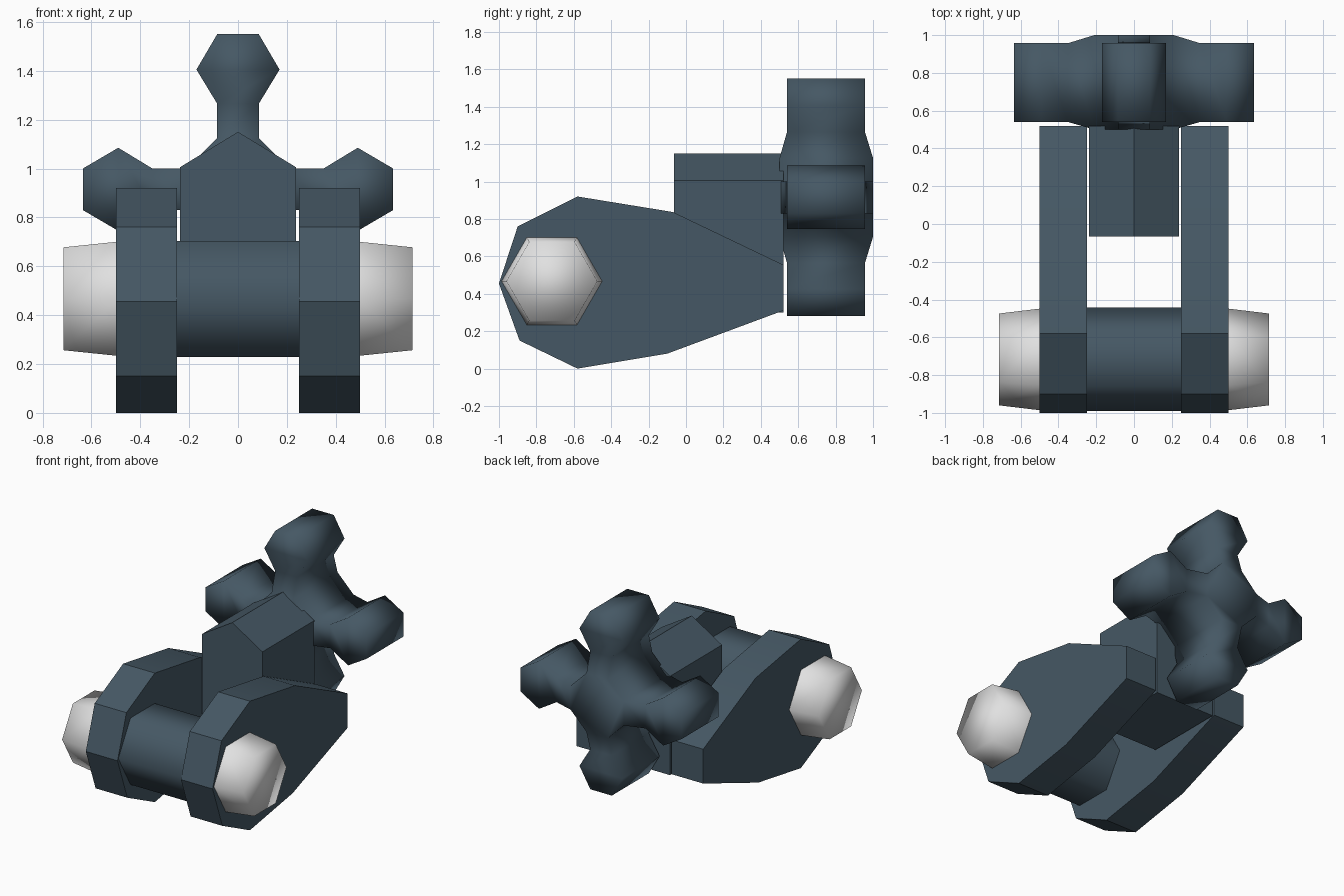
import bpy, bmesh, math

if "Cube" in bpy.data.objects:
    bpy.data.objects.remove(bpy.data.objects["Cube"])


def material(name, rgb):
    m = bpy.data.materials.new(name)
    m.diffuse_color = (*rgb, 1)
    m.use_nodes = True
    m.node_tree.nodes["Principled BSDF"].inputs["Base Color"].default_value = m.diffuse_color
    return m


STEEL = material("blue grey", (0.06, 0.097, 0.128))
WHITE = material("pale grey", (0.75, 0.75, 0.75))


def finish(name, bm, mat, angle):
    bmesh.ops.recalc_face_normals(bm, faces=bm.faces[:])
    me = bpy.data.meshes.new(name)
    bm.to_mesh(me)
    bm.free()
    me.materials.append(mat)
    ob = bpy.data.objects.new(name, me)
    bpy.context.scene.collection.objects.link(ob)
    bpy.ops.object.select_all(action='DESELECT')
    ob.select_set(True)
    bpy.context.view_layer.objects.active = ob
    bpy.ops.object.shade_smooth_by_angle(angle=math.radians(angle))
    return ob


def loft(name, start, end, mat, angle):
    """Solid between two matching rings of points."""
    bm = bmesh.new()
    a = [bm.verts.new(p) for p in start]
    b = [bm.verts.new(p) for p in end]
    n = len(a)
    bm.faces.new(a)
    bm.faces.new(b)
    for i in range(n):
        j = (i + 1) % n
        bm.faces.new((a[i], a[j], b[j], b[i]))
    return finish(name, bm, mat, angle)


def hex_ring(x, r, cy=-0.717, cz=0.467):
    return [(x, cy + r * math.cos(math.radians(60 * i)),
             cz + r * math.sin(math.radians(60 * i))) for i in range(6)]


# Side plates and end caps, one of each per side
plate = [(-1, 0.455), (-0.9, 0.76), (-0.58, 0.92), (-0.07, 0.837), (0.52, 0.555),
         (0.52, 0.31), (-0.1, 0.08), (-0.58, 0.0), (-0.89, 0.15)]
for s, side in ((-1, "left"), (1, "right")):
    loft(side + "_plate", [(s * 0.25, y, z) for y, z in plate],
         [(s * 0.5, y, z) for y, z in plate], STEEL, 35)
    loft(side + "_cap", hex_ring(s * 0.49, 0.27), hex_ring(s * 0.715, 0.243), WHITE, 89)

# Axle between the plates
loft("axle", hex_ring(-0.26, 0.274), hex_ring(0.26, 0.274), STEEL, 65)

# Centre block with a gabled top
block = [(-0.238, 0.3), (0.238, 0.3), (0.238, 1.005), (0, 1.15), (-0.238, 1.005)]
loft("centre_block", [(x, -0.065, z) for x, z in block],
     [(x, 0.49 + 0.03, z) for x, z in block], STEEL, 35)

# Hand wheel: octagonal hub with four arms ending in hexagonal knobs
bm = bmesh.new()
CZ = 0.915
# (half width, distance from centre, front y, back y) along an arm
rows = [(0.085, 0.21, 0.5, 1.0), (0.085, 0.35, 0.54, 0.957),
        (0.17, 0.49, 0.54, 0.957), (0.085, 0.635, 0.54, 0.957)]
hub_front, hub_back = [], []
for k in range(4):
    c, s = math.cos(k * math.pi / 2), math.sin(k * math.pi / 2)

    def put(w, d, y):
        return bm.verts.new((w * c + d * s, y, CZ - w * s + d * c))

    rings = [[put(-w, d, f), put(w, d, f), put(w, d, b), put(-w, d, b)]
             for w, d, f, b in rows]
    for p, q in zip(rings, rings[1:]):
        for i in range(4):
            j = (i + 1) % 4
            bm.faces.new((p[i], p[j], q[j], q[i]))
    bm.faces.new(rings[-1])
    hub_front += rings[0][:2]
    hub_back += [rings[0][3], rings[0][2]]
bm.faces.new(hub_front)
bm.faces.new(hub_back)
for i in range(1, 8, 2):
    j = (i + 1) % 8
    bm.faces.new((hub_front[i], hub_front[j], hub_back[j], hub_back[i]))
finish("hand_wheel", bm, STEEL, 100)
